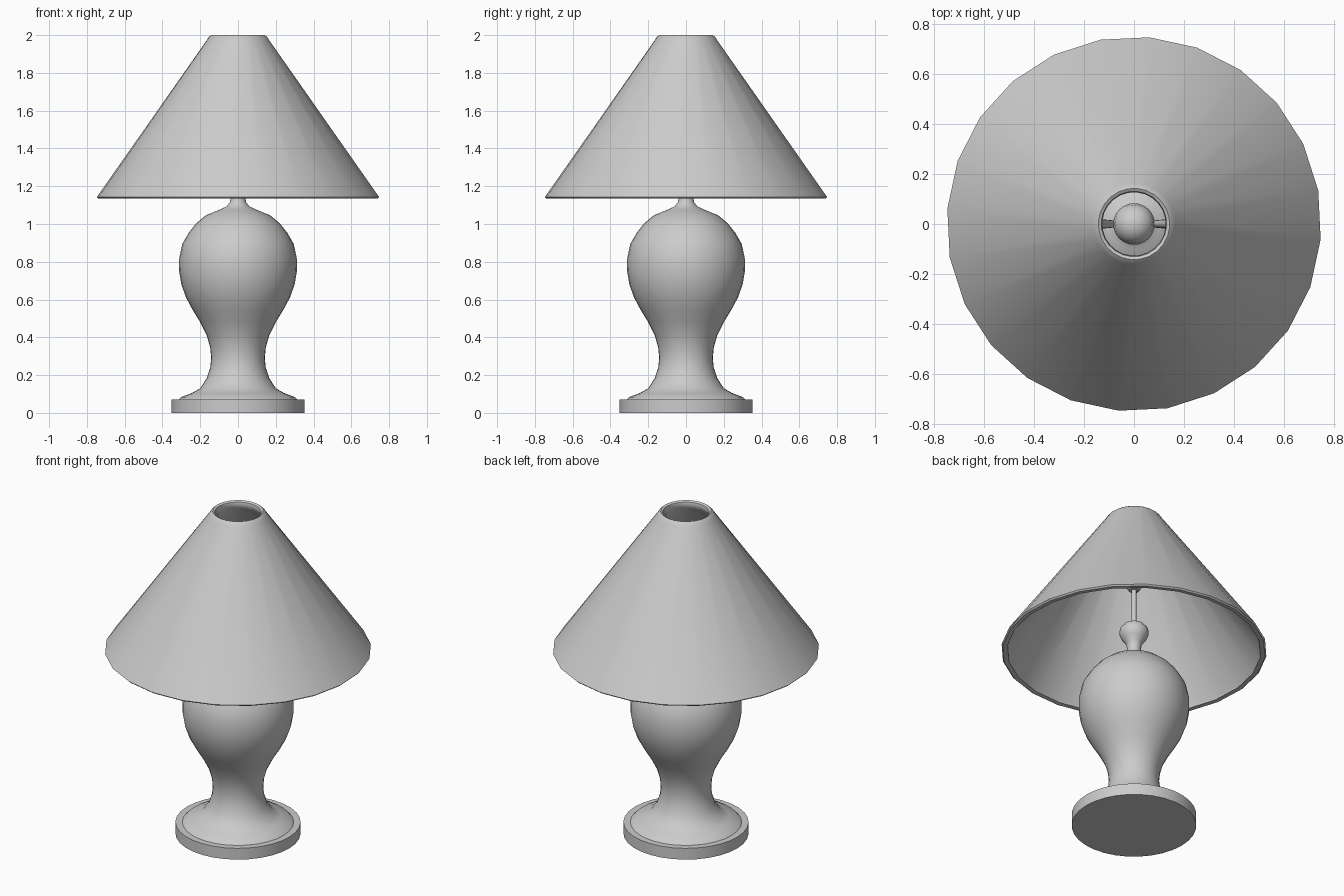
import bpy, bmesh, math
from mathutils import Vector

if "Cube" in bpy.data.objects:
    bpy.data.objects.remove(bpy.data.objects["Cube"])


def lathe(name, profile, sides=32, turn=0.0, closed=False, angle=40):
    """Revolve (radius, height) points around z; a closed profile makes a shell."""
    bm = bmesh.new()
    rings = []
    for r, z in profile:
        if r == 0:
            rings.append([bm.verts.new((0, 0, z))] * sides)
        else:
            rings.append([bm.verts.new((r * math.cos(turn + math.tau * i / sides),
                                        r * math.sin(turn + math.tau * i / sides), z))
                          for i in range(sides)])
    pairs = list(zip(rings, rings[1:]))
    if closed:
        pairs.append((rings[-1], rings[0]))
    for a, b in pairs:
        for i in range(sides):
            j = (i + 1) % sides
            bm.faces.new(dict.fromkeys((a[i], a[j], b[j], b[i])))
    bmesh.ops.recalc_face_normals(bm, faces=bm.faces)
    return finish(name, bm, angle)


def finish(name, bm, angle=40):
    mesh = bpy.data.meshes.new(name)
    bm.to_mesh(mesh)
    bm.free()
    ob = bpy.data.objects.new(name, mesh)
    bpy.context.collection.objects.link(ob)
    bpy.ops.object.select_all(action='DESELECT')
    bpy.context.view_layer.objects.active = ob
    ob.select_set(True)
    bpy.ops.object.shade_smooth_by_angle(angle=math.radians(angle))
    return ob


def rod(name, start, end, r1, r2):
    a, b = Vector(start), Vector(end)
    bm = bmesh.new()
    bmesh.ops.create_cone(bm, cap_ends=True, segments=12, radius1=r1, radius2=r2,
                          depth=(b - a).length)
    ob = finish(name, bm)
    ob.location = (a + b) / 2
    ob.rotation_euler = (b - a).to_track_quat('Z', 'Y').to_euler()
    return ob


# Round foot
lathe("foot", [(0, 0), (.352, 0), (.352, .07), (0, .07)])

# Vase body with neck and flared socket cup
lathe("body", [(0, .065), (.318, .065), (.30, .084), (.245, .105), (.20, .13), (.165, .185),
               (.147, .24), (.142, .29), (.147, .345), (.165, .41), (.20, .48),
               (.24, .545), (.275, .61), (.30, .68), (.312, .75), (.311, .82),
               (.295, .895), (.26, .955), (.22, 1.005), (.17, 1.046), (.10, 1.075),
               (.06, 1.093), (.043, 1.115), (.038, 1.145), (.045, 1.185),
               (.07, 1.215), (.083, 1.245), (.08, 1.275), (.06, 1.30), (0, 1.31)])

# Stem, bulb holder and bulb
rod("stem", (0, 0, 1.30), (0, 0, 1.56), .014, .014)
lathe("bulb_holder", [(0, 1.53), (.03, 1.53), (.042, 1.55), (.042, 1.62), (0, 1.62)], 24)
lathe("bulb", [(0, 1.61), (.04, 1.615), (.055, 1.65), (.075, 1.69), (.083, 1.73),
               (.076, 1.768), (.055, 1.795), (.03, 1.81), (0, 1.815)])

# Arms from the bulb holder out to the shade
for side, label in ((-1, "left"), (1, "right")):
    rod("shade_arm_" + label, (side * .035, 0, 1.58), (side * .165, 0, 1.93), .010, .022)

# Faceted conical shade with rounded top lip and thin wall
lathe("shade", [(.742, 1.134), (.75, 1.142), (.165, 1.974), (.155, 1.99), (.143, 2.0),
                (.131, 1.993), (.127, 1.975), (.14, 1.95), (.712, 1.15), (.716, 1.136)],
      sides=24, turn=math.radians(10.3), closed=True)
